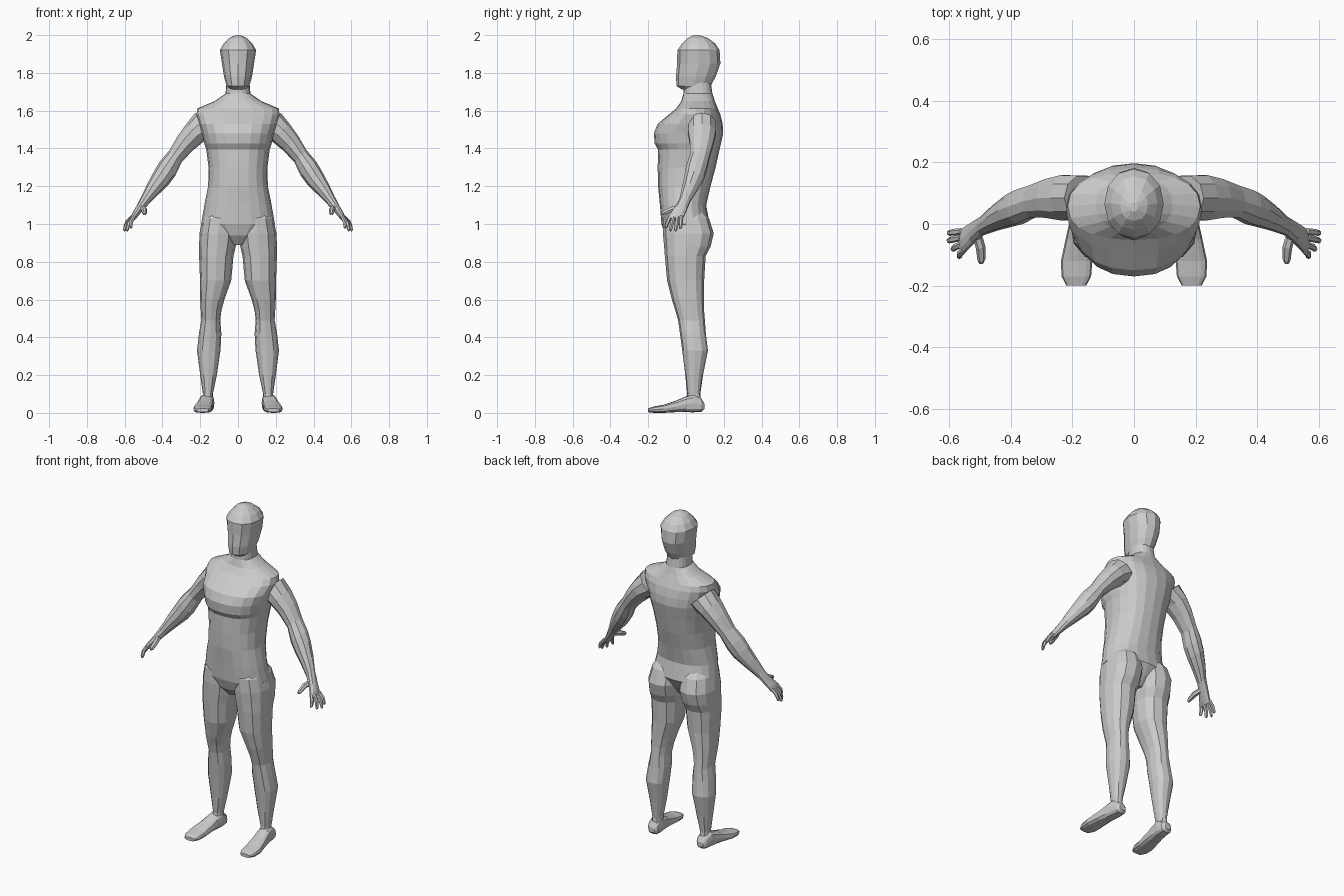
import bpy, bmesh, math
from mathutils import Vector

X, Y, Z = Vector((1, 0, 0)), Vector((0, 1, 0)), Vector((0, 0, 1))


def ring(c, u, v, a, b, n=2.0, sides=12):
    """Superellipse ring around c, radii a along u and b along v."""
    pts = []
    for i in range(sides):
        t = 2 * math.pi * i / sides
        cu, sv = math.cos(t), math.sin(t)
        pts.append(Vector(c)
                   + u * (a * math.copysign(abs(cu) ** (2 / n), cu))
                   + v * (b * math.copysign(abs(sv) ** (2 / n), sv)))
    return pts


def loft(bm, rings):
    """Skin a list of rings and cap both ends."""
    vs = [[bm.verts.new(p) for p in r] for r in rings]
    k = len(vs[0])
    for r0, r1 in zip(vs, vs[1:]):
        for i in range(k):
            bm.faces.new((r0[i], r0[(i + 1) % k], r1[(i + 1) % k], r1[i]))
    bm.faces.new(vs[0][::-1])
    bm.faces.new(vs[-1])


def make(name, lofts, mirror=False):
    bm = bmesh.new()
    for rings in lofts:
        loft(bm, rings)
    bmesh.ops.recalc_face_normals(bm, faces=bm.faces)
    me = bpy.data.meshes.new(name)
    bm.to_mesh(me)
    bm.free()
    ob = bpy.data.objects.new(name, me)
    bpy.context.collection.objects.link(ob)
    if mirror:
        m = ob.modifiers.new("Mirror", 'MIRROR')
        m.use_mirror_merge = False
    return ob


def level(z, x0, x1, y0, y1, n, sides):
    """Horizontal ring filling the box x0..x1, y0..y1."""
    return ring(((x0 + x1) / 2, (y0 + y1) / 2, z), X, Y,
                (x1 - x0) / 2, (y1 - y0) / 2, n, sides)


# torso and neck: z, half width, front y, back y
torso = [
    (.89, .04, -.07, .05), (.94, .12, -.11, .09), (1.0, .195, -.13, .125),
    (1.1, .178, -.138, .107), (1.2, .158, -.148, .13), (1.3, .156, -.15, .157),
    (1.395, .168, -.148, .178), (1.425, .178, -.166, .185),
    (1.48, .19, -.17, .197), (1.53, .205, -.15, .194), (1.58, .22, -.09, .182),
    (1.612, .215, -.052, .168), (1.65, .125, -.025, .153),
    (1.69, .066, -.014, .14), (1.76, .06, -.01, .13)]
make("torso", [[level(z, -w, w, f, b, 2.3, 20) for z, w, f, b in torso]])

# head: z, half width, front y, back y
head = [
    (1.712, .045, -.02, .11), (1.73, .06, -.05, .13), (1.78, .074, -.053, .157),
    (1.85, .085, -.047, .182), (1.92, .096, -.046, .178),
    (1.955, .076, -.02, .155), (1.985, .045, .01, .115), (2.0, .012, .04, .07)]
make("head", [[level(z, -w, w, f, b, 2.15, 12) for z, w, f, b in head]])

# legs with buttocks: z, inner x, outer x, front y, back y
leg = [
    (1.08, .03, .15, -.09, .08), (1.03, .008, .187, -.12, .122),
    (.95, .004, .204, -.122, .147), (.88, .012, .206, -.116, .13),
    (.83, .024, .206, -.112, .104), (.7, .036, .201, -.1, .096),
    (.6, .072, .2, -.075, .095), (.54, .088, .197, -.056, .096),
    (.49, .094, .194, -.042, .1), (.42, .088, .207, -.032, .105),
    (.33, .093, .217, -.02, .116), (.2, .112, .2, -.004, .09),
    (.1, .133, .186, .006, .076), (.05, .13, .19, .0, .08)]
make("leg", [[level(z, i, o, f, b, 2.3, 12) for z, i, o, f, b in leg]], True)

# feet: y, centre x, half width, bottom z, top z
foot = [
    (.097, .163, .02, .02, .05), (.082, .163, .034, .006, .075),
    (.04, .165, .04, .003, .1), (0, .17, .041, .004, .088),
    (-.05, .177, .045, .004, .066), (-.12, .186, .051, .0, .043),
    (-.17, .187, .048, .0, .034), (-.2, .187, .032, .004, .024)]
make("foot", [[ring((x, y, (b + t) / 2), X, Z, w, (t - b) / 2, 2.8, 12)
               for y, x, w, b, t in foot]], True)

# arms and palms: centre x, y, z, radius across the arm, radius along y
arm = [
    (.165, .085, 1.53, .085, .075), (.225, .085, 1.485, .066, .077),
    (.277, .083, 1.43, .056, .066), (.33, .073, 1.36, .045, .055),
    (.373, .055, 1.293, .056, .058), (.405, .043, 1.245, .053, .054),
    (.45, .02, 1.185, .041, .043), (.492, -.006, 1.125, .028, .031),
    (.522, -.028, 1.082, .021, .036), (.548, -.05, 1.045, .017, .042),
    (.56, -.056, 1.025, .012, .04)]
across = Vector((.72, 0, .69))
make("arm", [[ring((x, y, z), across, Y, a, b, 2, 10)
              for x, y, z, a, b in arm]], True)


def digit(p, q, r, bend):
    """Tapered six-sided finger from p to q with a bent middle joint."""
    p, q = Vector(p), Vector(q)
    d = (q - p).normalized()
    u = d.cross(Z).normalized()
    v = d.cross(u)
    stops = ((0, 1), (.5, 1.05), (.9, .85), (1, .45))
    return [ring(p.lerp(q, t) + Vector(bend) * math.sin(math.pi * t), u, v,
                 r * s, r * s, 2, 6) for t, s in stops]


# fingers and thumb
tips = [((.56, -.024, 1.04), (.602, -.03, .975)),
        ((.562, -.045, 1.035), (.603, -.055, .962)),
        ((.558, -.066, 1.035), (.588, -.083, .963)),
        ((.552, -.085, 1.04), (.566, -.108, .978))]
make("finger", [digit(p, q, .0105, (.006, 0, .004)) for p, q in tips], True)
make("thumb", [digit((.512, -.022, 1.09), (.495, -.128, 1.052), .015,
                     (-.006, 0, .006))], True)
